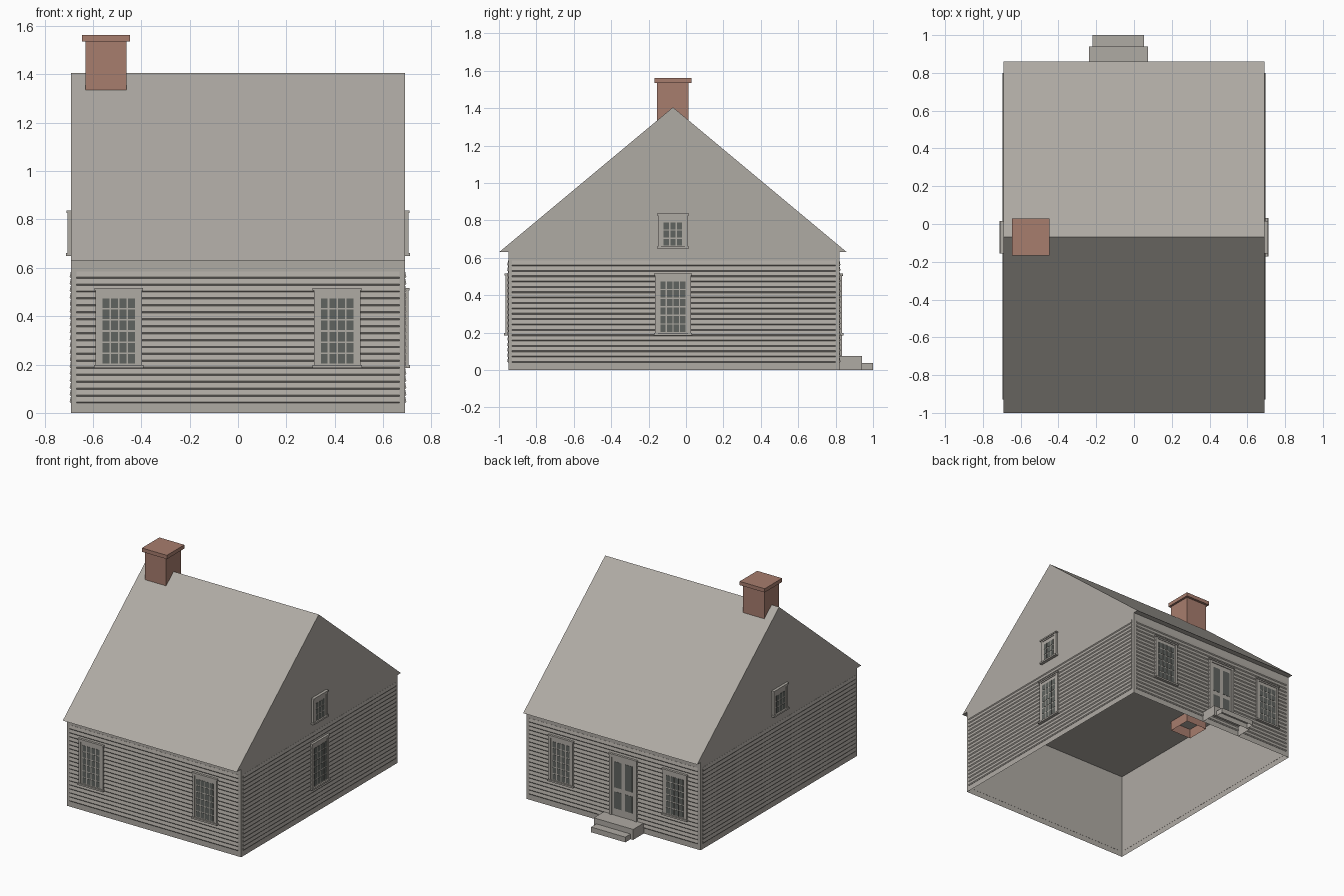
import bpy, bmesh, math
from mathutils import Matrix, Vector

if "Cube" in bpy.data.objects:
    bpy.data.objects.remove(bpy.data.objects["Cube"])


def material(name, rgb):
    m = bpy.data.materials.new(name)
    m.use_nodes = True
    m.diffuse_color = (*rgb, 1)
    m.node_tree.nodes["Principled BSDF"].inputs["Base Color"].default_value = (*rgb, 1)
    return m


PAINT = material("weathered_grey", (0.43, 0.405, 0.37))
BRICK = material("brick_red", (0.39, 0.205, 0.155))
GLASS = material("dark_glass", (0.115, 0.125, 0.115))

# Main dimensions
HALF_X, FRONT, BACK, EAVE = 0.69, -0.95, 0.82, 0.63
MID_Y = (FRONT + BACK) / 2


def finish(name, bm, mats, matrix=Matrix()):
    mesh = bpy.data.meshes.new(name)
    bm.to_mesh(mesh)
    bm.free()
    for m in mats:
        mesh.materials.append(m)
    ob = bpy.data.objects.new(name, mesh)
    ob.matrix_world = matrix
    bpy.context.scene.collection.objects.link(ob)
    return ob


def box(bm, x, y, z, mat=0, open_bottom=False, open_top=False):
    """Add a box from (low, high) ranges, optionally without bottom or top."""
    lo, hi = Vector((x[0], y[0], z[0])), Vector((x[1], y[1], z[1]))
    place = Matrix.Translation((lo + hi) / 2) @ Matrix.Diagonal((*(hi - lo), 1))
    verts = bmesh.ops.create_cube(bm, size=1, matrix=place)["verts"]
    faces = {f for v in verts for f in v.link_faces}
    drop = []
    for f in faces:
        f.material_index = mat
        f.normal_update()
        if (open_bottom and f.normal.z < -0.5) or (open_top and f.normal.z > 0.5):
            drop.append(f)
    bmesh.ops.delete(bm, geom=drop, context='FACES')


def prism(bm, profile, u0, u1):
    """Sweep a closed (y, z) profile along x."""
    face = bm.faces.new([bm.verts.new((u0, y, z)) for y, z in profile])
    new = bmesh.ops.extrude_face_region(bm, geom=[face])["geom"]
    bmesh.ops.translate(bm, vec=(u1 - u0, 0, 0),
                        verts=[g for g in new if isinstance(g, bmesh.types.BMVert)])
    bmesh.ops.recalc_face_normals(bm, faces=bm.faces)


# Wall frames: local x runs along the wall, local -y points outward
def wall_frame(x, y, turn):
    return Matrix.Translation((x, y, 0)) @ Matrix.Rotation(math.radians(turn), 4, 'Z')


WALLS = {"front": wall_frame(0, FRONT, 0), "left": wall_frame(HALF_X, MID_Y, 90),
         "back": wall_frame(0, BACK, 180), "right": wall_frame(-HALF_X, MID_Y, 270)}

# Open wall shell
bm = bmesh.new()
box(bm, (-HALF_X, HALF_X), (FRONT, BACK), (0, EAVE), open_bottom=True, open_top=True)
finish("walls", bm, [PAINT])

# Roof with solid gables
bm = bmesh.new()
prism(bm, [(-1, EAVE), (0.86, EAVE), (-0.07, 1.405)], -HALF_X, HALF_X)
finish("roof", bm, [PAINT])


# Clapboard siding on each wall
def siding(side, half, low=0.04, high=0.585, boards=19):
    step = (high - low) / boards
    profile = [(0.001, low)]
    for i in range(boards):
        z = low + i * step
        profile += [(-0.001, z), (-0.006, z + 0.006)]
    profile += [(-0.001, high), (0.001, high)]
    bm = bmesh.new()
    prism(bm, profile, -half, half)
    finish(side + "_siding", bm, [PAINT], WALLS[side])


for side in WALLS:
    siding(side, 0.667 if side in ("front", "back") else 0.865)


def casing(bm, half, low, high, width):
    """Trim around an opening."""
    for s in (-1, 1):
        a, b = sorted((s * half, s * (half - width)))
        box(bm, (a, b), (-0.015, 0), (low, high))
    box(bm, (width - half, half - width), (-0.015, 0), (high - width, high))
    box(bm, (-half - 0.005, half + 0.005), (-0.02, 0), (high - 0.006, high + 0.004))


def window(name, side, u, half, low, high, cols, rows, pane_half, pane_low, pane_high):
    bm = bmesh.new()
    casing(bm, half, low, high, 0.016)
    box(bm, (0.01 - half, half - 0.01), (-0.011, 0), (low, high - 0.01))
    box(bm, (-half - 0.006, half + 0.006), (-0.022, 0), (low - 0.003, low + 0.009))
    # Panes, with glazing bars left between them
    w, h, bar = 2 * pane_half / cols, (pane_high - pane_low) / rows, 0.0035
    for c in range(cols):
        for r in range(rows):
            x, z = c * w - pane_half, pane_low + r * h
            box(bm, (x + bar, x + w - bar), (-0.0125, -0.01), (z + bar, z + h - bar), 1)
    finish(name, bm, [PAINT, GLASS], WALLS[side] @ Matrix.Translation((u, 0, 0)))


# Ground floor windows
TALL = (0.096, 0.188, 0.512, 4, 6, 0.071, 0.2, 0.477)
for label, x in (("left", 0.41), ("right", -0.493)):
    window("front_window_" + label, "front", x, *TALL)
    window("back_window_" + label, "back", -x, *TALL)
window("left_window", "left", -0.005, *TALL)

# Gable windows
SMALL = (0.08, 0.652, 0.832, 3, 3, 0.053, 0.662, 0.792)
window("left_gable_window", "left", -0.005, *SMALL)
window("right_gable_window", "right", 0.005, *SMALL)

# Back door with two tall lights over two short panels
bm = bmesh.new()
casing(bm, 0.108, 0.075, 0.51, 0.02)
box(bm, (-0.1, 0.1), (-0.009, 0), (0.075, 0.5))
for x in (-0.072, 0.014):
    for z in ((0.125, 0.245), (0.275, 0.46)):
        box(bm, (x, x + 0.058), (-0.0105, -0.008), z, 1)
finish("back_door", bm, [PAINT, GLASS], WALLS["back"] @ Matrix.Translation((0.083, 0, 0)))

# Hollow back steps
for name, half, y, top in (("upper_step", 0.156, (BACK, 0.94), 0.075),
                           ("lower_step", 0.136, (0.94, 1.0), 0.037)):
    bm = bmesh.new()
    box(bm, (-0.083 - half, -0.083 + half), y, (0, top), open_bottom=True)
    finish(name, bm, [PAINT])

# Chimney shaft, open underneath, and its cap
bm = bmesh.new()
box(bm, (-0.63, -0.462), (-0.155, 0.013), (0.56, 1.54), open_bottom=True)
finish("chimney_shaft", bm, [BRICK])
bm = bmesh.new()
box(bm, (-0.645, -0.447), (-0.168, 0.03), (1.535, 1.562))
finish("chimney_cap", bm, [BRICK])
